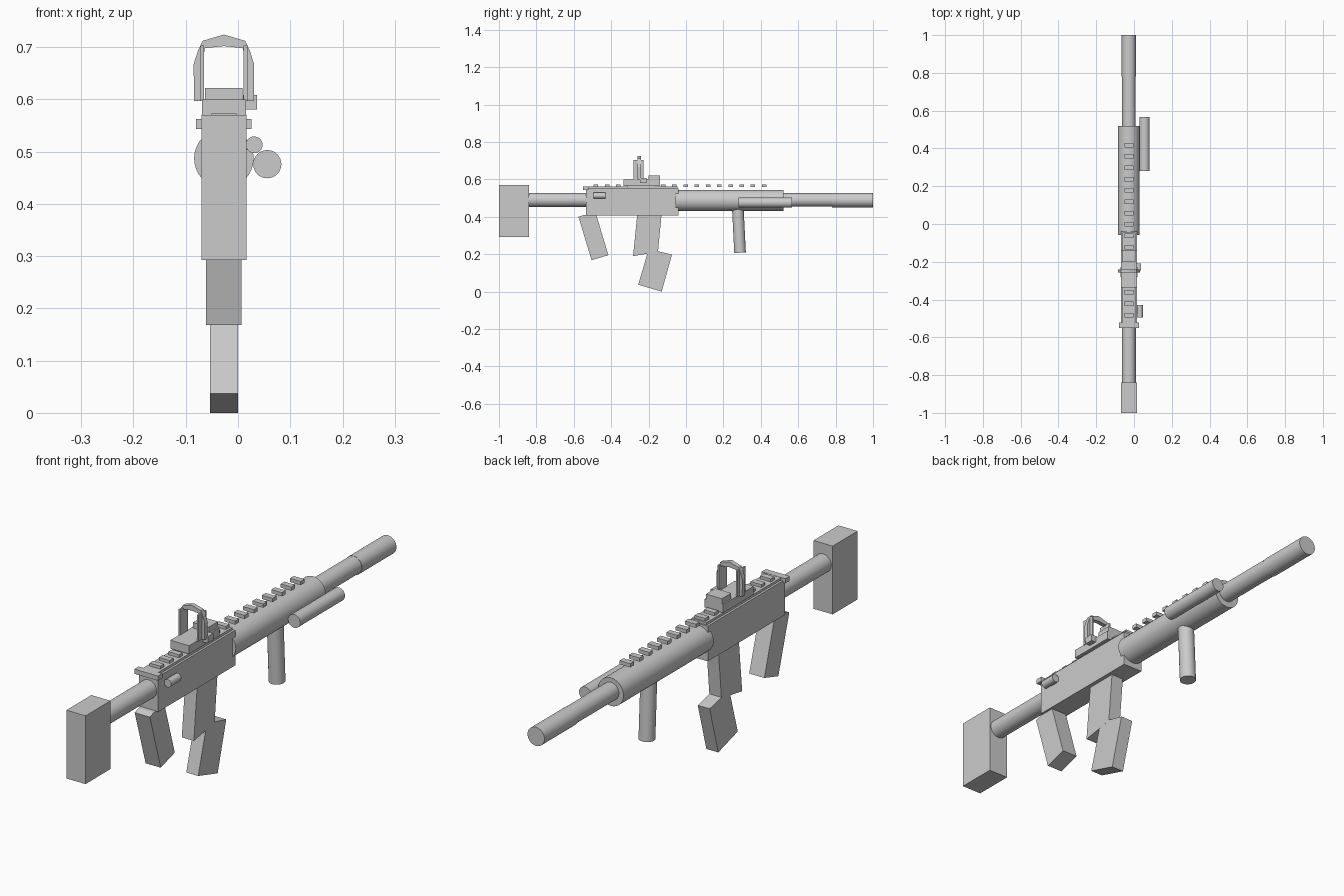
import bpy, bmesh, math
from mathutils import Vector

old = bpy.data.objects.get("Cube")
if old:
    bpy.data.objects.remove(old, do_unlink=True)

CX = -0.027  # centre plane of the body

grey = bpy.data.materials.new("plain grey")
grey.use_nodes = True
colour = (0.6, 0.6, 0.6, 1)
grey.diffuse_color = colour
grey.node_tree.nodes["Principled BSDF"].inputs["Base Color"].default_value = colour


def finish(name, bm):
    bmesh.ops.recalc_face_normals(bm, faces=bm.faces)
    mesh = bpy.data.meshes.new(name)
    bm.to_mesh(mesh)
    bm.free()
    mesh.materials.append(grey)
    obj = bpy.data.objects.new(name, mesh)
    bpy.context.collection.objects.link(obj)
    return obj


def box(name, x, y, z):
    """Box from (min, max) pairs."""
    bm = bmesh.new()
    bmesh.ops.create_cube(bm, size=1)
    for v in bm.verts:
        for i, (lo, hi) in enumerate((x, y, z)):
            v.co[i] = lo if v.co[i] < 0 else hi
    return finish(name, bm)


def rod(name, start, end, radius, end_radius=None):
    """Smooth round bar between two points."""
    start, end = Vector(start), Vector(end)
    axis = end - start
    bm = bmesh.new()
    bmesh.ops.create_cone(bm, cap_ends=True, segments=32, radius1=radius,
                          radius2=end_radius or radius, depth=axis.length)
    obj = finish(name, bm)
    obj.data.transform(axis.to_track_quat('Z', 'Y').to_matrix().to_4x4())
    obj.location = (start + end) / 2
    bpy.ops.object.select_all(action='DESELECT')
    obj.select_set(True)
    bpy.context.view_layer.objects.active = obj
    bpy.ops.object.shade_smooth_by_angle(angle=math.radians(40))
    return obj


def slab(name, profile, half):
    """Side (y, z) profile extruded across the centre plane."""
    bm = bmesh.new()
    face = bm.faces.new([bm.verts.new((CX - half, y, z)) for y, z in profile])
    ext = bmesh.ops.extrude_face_region(bm, geom=[face])
    moved = [e for e in ext["geom"] if isinstance(e, bmesh.types.BMVert)]
    bmesh.ops.translate(bm, verts=moved, vec=(2 * half, 0, 0))
    return finish(name, bm)


def wide(half):
    return (CX - half, CX + half)


# Stock and its tube
box("stock", wide(0.043), (-1, -0.84), (0.293, 0.57))
rod("stock_tube", (CX, -0.85, 0.49), (CX, -0.52, 0.49), 0.037)

# Receiver, rail bed and charging handle
box("receiver", wide(0.043), (-0.535, -0.04), (0.408, 0.551))
box("rail_bed", wide(0.034), (-0.525, -0.045), (0.545, 0.561))
box("charging_handle", wide(0.053), (-0.55, -0.522), (0.543, 0.562))
rod("bolt_handle", (0.031, -0.495, 0.513), (0.031, -0.43, 0.513), 0.016)
box("bolt_stem", (0.01, 0.026), (-0.475, -0.44), (0.503, 0.522))

# Rail teeth
for i in range(16):
    y = -0.482 + i * 0.06
    box(f"rail_tooth_{i + 1}", wide(0.024), (y - 0.012, y + 0.012), (0.558, 0.573))

# Handguard, barrel and side tube
rod("handguard", (CX, -0.057, 0.487), (CX, 0.52, 0.487), 0.057)
rod("barrel", (CX, 0.5, 0.49), (CX, 0.9, 0.49), 0.036)
rod("muzzle", (CX, 0.78, 0.489), (CX, 1, 0.489), 0.038)
rod("side_tube", (0.056, 0.28, 0.476), (0.056, 0.567, 0.476), 0.027)

# Grips and magazine
rod("foregrip", (CX, 0.277, 0.45), (CX, 0.289, 0.208), 0.031)
slab("rear_grip", [(-0.575, 0.4), (-0.55, 0.409), (-0.48, 0.412),
                   (-0.415, 0.195), (-0.505, 0.168)], 0.034)
slab("magazine_upper", [(-0.26, 0.42), (-0.13, 0.42), (-0.15, 0.212), (-0.283, 0.19)], 0.027)
slab("magazine_lower", [(-0.2, 0.228), (-0.075, 0.198), (-0.13, 0), (-0.255, 0.037)], 0.0268)

# Sight base, front block and knob
box("sight_base", wide(0.042), (-0.335, -0.14), (0.566, 0.6))
box("sight_mount", wide(0.03), (-0.31, -0.16), (0.555, 0.57))
box("sight_block", wide(0.036), (-0.2, -0.14), (0.598, 0.622))
box("sight_knob", (0.01, 0.036), (-0.245, -0.21), (0.581, 0.608))

# Sight hood: arched frame with an open window
bm = bmesh.new()
outer = [(0.057, 0.597), (0.058, 0.667), (0.05, 0.692), (0.041, 0.712), (0, 0.724)]
inner = [(0.039, 0.597), (0.039, 0.667), (0.039, 0.685), (0.036, 0.698), (0, 0.702)]
rings = []
for pts in (outer, inner):
    path = pts + [(-x, z) for x, z in reversed(pts[:-1])]
    rings.append([bm.verts.new((CX + x, -0.258, z)) for x, z in path])
a, b = rings
faces = [bm.faces.new((a[i], a[i + 1], b[i + 1], b[i])) for i in range(len(a) - 1)]
ext = bmesh.ops.extrude_face_region(bm, geom=faces)
moved = [e for e in ext["geom"] if isinstance(e, bmesh.types.BMVert)]
bmesh.ops.translate(bm, verts=moved, vec=(0, 0.018, 0))
finish("sight_hood", bm)

# Wide plates beside the window
for side, label in ((-1, "right"), (1, "left")):
    xs = sorted((CX + side * 0.038, CX + side * 0.045))
    box(f"sight_post_{label}", xs, (-0.28, -0.227), (0.597, 0.703))
